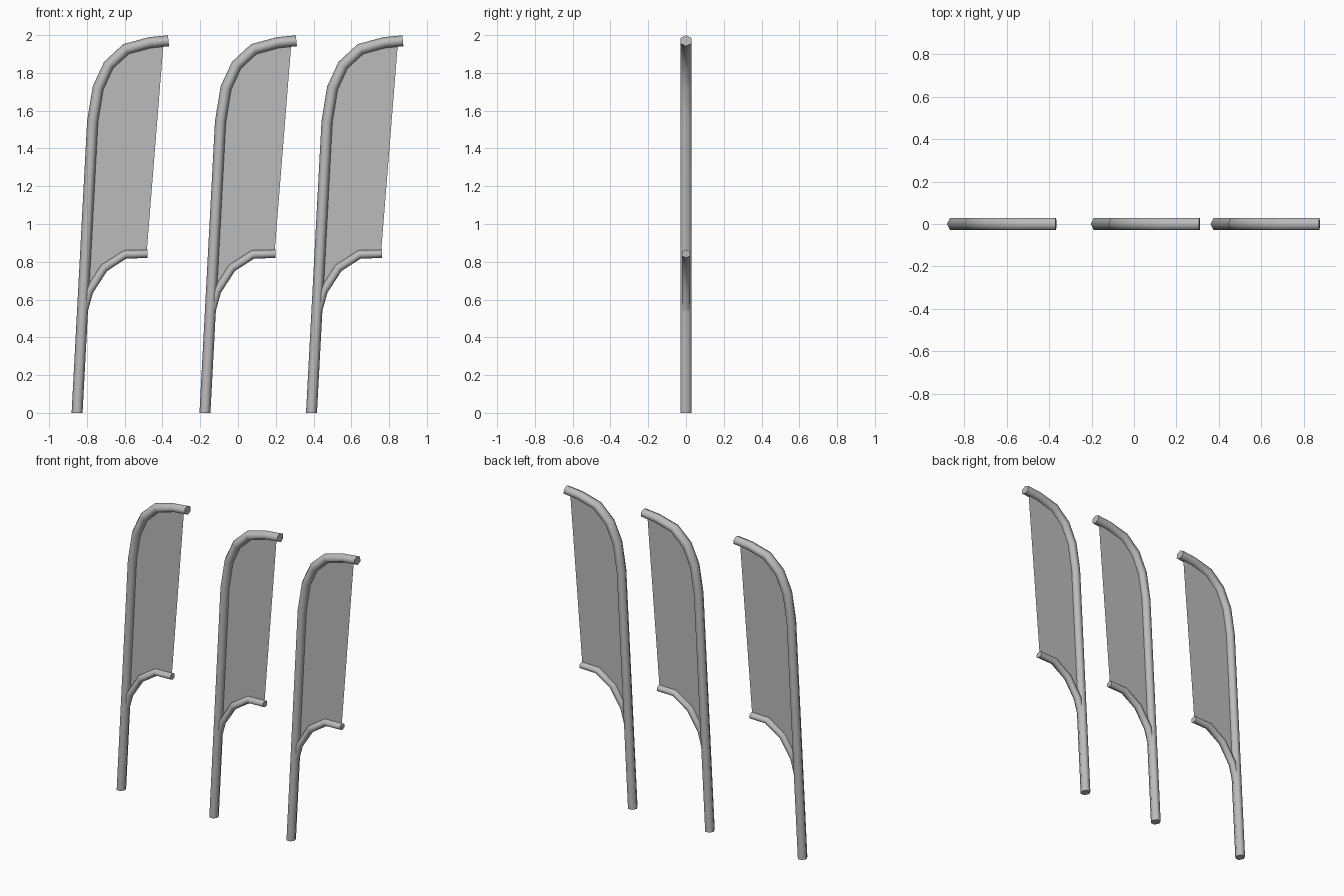
import bpy, bmesh, math
from mathutils import Vector

cube = bpy.data.objects.get("Cube")
if cube:
    bpy.data.objects.remove(cube, do_unlink=True)

grey = bpy.data.materials.new("plain_grey")
grey.use_nodes = True
colour = (0.5, 0.5, 0.5, 1)
grey.diffuse_color = colour
grey.node_tree.nodes["Principled BSDF"].inputs["Base Color"].default_value = colour

SIDES = 6
# Centre lines (x, z) of the leftmost banner
POLE = [(-.852, 0), (-.77, 1.542), (-.741, 1.72), (-.685, 1.841),
        (-.593, 1.926), (-.468, 1.96), (-.368, 1.97)]
ARM = [(-.82, .53), (-.788, .645), (-.709, .767), (-.598, .839), (-.479, .842)]
# Cloth outline: along the pole, out to the tip, back along the arm
CLOTH = POLE[1:-1] + [(-.394, 1.965), (-.484, .842)] + ARM[-2:0:-1] + [(-.819, .62)]


def finish(bm, name):
    mesh = bpy.data.meshes.new(name)
    bm.to_mesh(mesh)
    bm.free()
    mesh.materials.append(grey)
    obj = bpy.data.objects.new(name, mesh)
    bpy.context.collection.objects.link(obj)
    return obj


def tube(name, path, radius, shift, flat_foot=False):
    """Sweep a six-sided section along a path with mitred joints."""
    bm = bmesh.new()
    pts = [Vector(p) for p in path]
    dirs = [(b - a).normalized() for a, b in zip(pts, pts[1:])]
    rings = []
    for i, p in enumerate(pts):
        before, after = dirs[max(i - 1, 0)], dirs[min(i, len(dirs) - 1)]
        t = (before + after).normalized()
        n = Vector((-t.y, t.x)) / t.dot(before)
        if flat_foot and i == 0:
            n = Vector((-1, 0))
        ring = []
        for k in range(SIDES):
            a = math.tau * k / SIDES
            q = p + n * radius * math.cos(a)
            y = radius * math.sin(a) / math.cos(math.pi / SIDES)
            ring.append(bm.verts.new((q.x + shift, y, q.y)))
        rings.append(ring)
    for r, s in zip(rings, rings[1:]):
        for k in range(SIDES):
            j = (k + 1) % SIDES
            bm.faces.new((r[k], r[j], s[j], s[k])).smooth = True
    # Flat end caps with sharp rims
    for ring in (rings[0], rings[-1]):
        for e in bm.faces.new(ring).edges:
            e.smooth = False
    bmesh.ops.recalc_face_normals(bm, faces=bm.faces)
    return finish(bm, name)


def cloth(name, shift):
    bm = bmesh.new()
    face = bm.faces.new([bm.verts.new((x + shift, 0, z)) for x, z in CLOTH])
    face.normal_update()
    if face.normal.y > 0:
        face.normal_flip()
    return finish(bm, name)


# Three matching banners
for side, shift in (("right", 0), ("middle", .677), ("left", 1.241)):
    tube(side + "_pole", POLE, .029, shift, flat_foot=True)
    tube(side + "_lower_arm", ARM, .022, shift)
    cloth(side + "_banner_cloth", shift)
